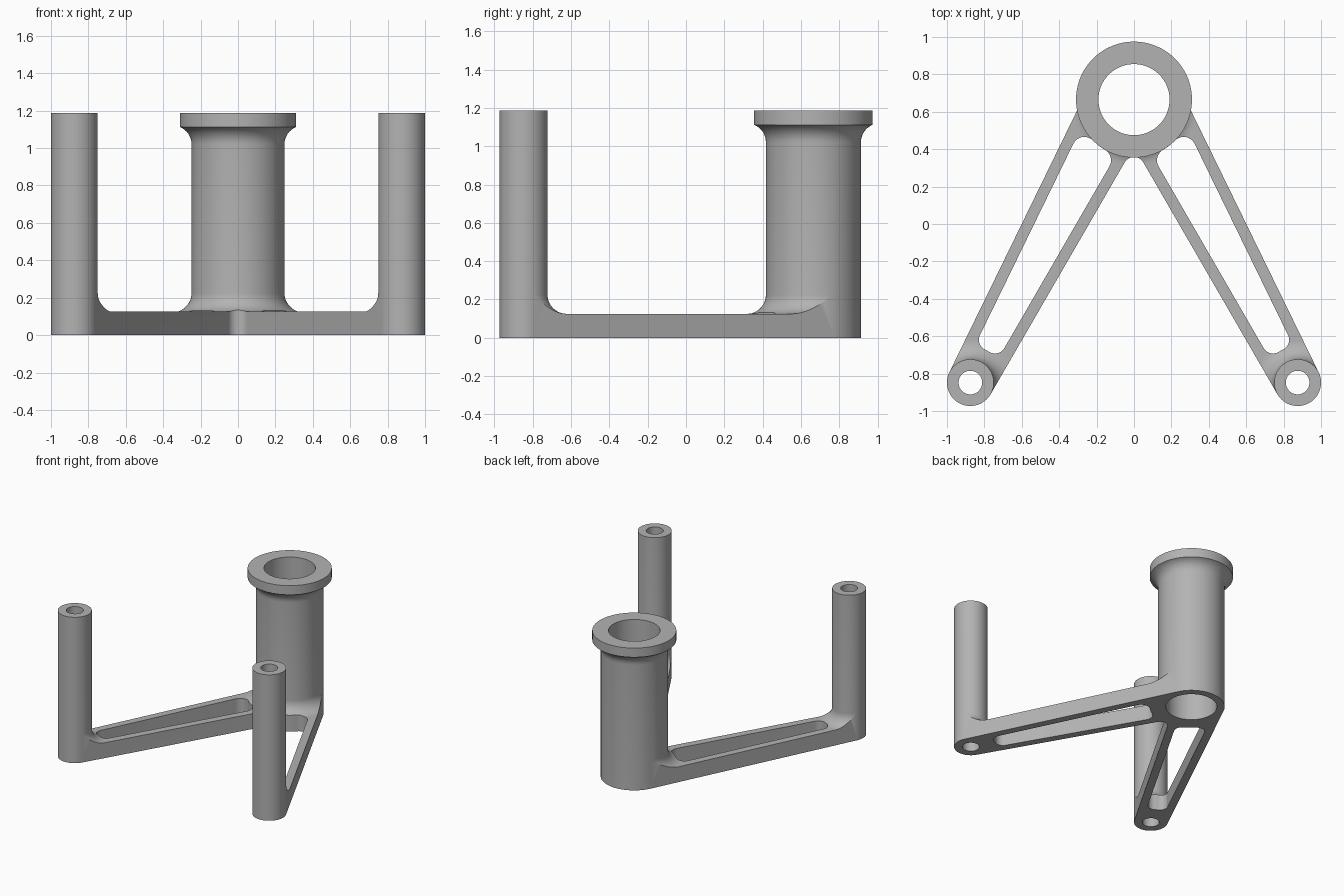
import bpy, bmesh, math
from mathutils import Vector

if "Cube" in bpy.data.objects:
    bpy.data.objects.remove(bpy.data.objects["Cube"])

# Main dimensions
HUB, HUB_R, HUB_BORE = Vector((0, 0.665)), 0.248, 0.19
POST, POST_R, POST_BORE = Vector((0.875, -0.848)), 0.125, 0.063
FLANGE_R, HEIGHT, PLATE, FILLET = 0.31, 1.187, 0.125, 0.1
WALL, SEGMENTS = 0.06, 96

metal = bpy.data.materials.new("grey metal")
metal.use_nodes = True
metal.diffuse_color = (0.45, 0.45, 0.45, 1)
metal.node_tree.nodes["Principled BSDF"].inputs["Base Color"].default_value = metal.diffuse_color


def finish(name, bm):
    bmesh.ops.recalc_face_normals(bm, faces=bm.faces)
    mesh = bpy.data.meshes.new(name)
    bm.to_mesh(mesh)
    bm.free()
    mesh.materials.append(metal)
    obj = bpy.data.objects.new(name, mesh)
    bpy.context.collection.objects.link(obj)
    return obj


def lathe(name, profile, centre):
    """Solid of revolution from (radius, z) points, capped at both ends."""
    bm = bmesh.new()
    rings = []
    for r, z in profile:
        angles = [math.tau * i / SEGMENTS for i in range(SEGMENTS)]
        rings.append([bm.verts.new((centre.x + r * math.cos(a), centre.y + r * math.sin(a), z))
                      for a in angles])
    for low, high in zip(rings, rings[1:]):
        for i in range(SEGMENTS):
            j = (i + 1) % SEGMENTS
            bm.faces.new((low[i], low[j], high[j], high[i]))
    bm.faces.new(rings[0])
    bm.faces.new(rings[-1])
    return finish(name, bm)


def prism(name, points, z0, z1):
    bm = bmesh.new()
    base = bm.faces.new([bm.verts.new((p.x, p.y, z0)) for p in points])
    top = bmesh.ops.extrude_face_region(bm, geom=[base])["geom"]
    bmesh.ops.translate(bm, vec=(0, 0, z1 - z0),
                        verts=[v for v in top if isinstance(v, bmesh.types.BMVert)])
    return finish(name, bm)


def combine(target, other, operation):
    mod = target.modifiers.new(operation, "BOOLEAN")
    mod.operation, mod.solver, mod.object = operation, "MANIFOLD", other
    bpy.context.view_layer.objects.active = target
    bpy.ops.object.modifier_apply(modifier=mod.name)
    bpy.data.objects.remove(other)


def mirrored(points):
    return [Vector((-p.x, p.y)) for p in reversed(points)]


def arc(centre, radius, start, end, steps=10):
    """Short arc between two directions."""
    a = math.atan2(start.y, start.x)
    turn = math.atan2(start.x * end.y - start.y * end.x, start.dot(end))
    return [centre + radius * Vector((math.cos(a + turn * i / steps), math.sin(a + turn * i / steps)))
            for i in range(steps + 1)]


def cove(radius, z, flip, limit):
    """Quarter-round fillet points, outermost first."""
    points = []
    for i in range(13):
        a = math.pi / 2 * i / 12
        r = radius + FILLET * (1 - math.sin(a))
        if r <= limit:
            points.append((r, z + flip * FILLET * (1 - math.cos(a))))
    return points


# Directions of the arm on the +x side
axis = (POST - HUB).normalized()
side = Vector((-axis.y, axis.x))
taper = math.asin((HUB_R - POST_R) / (POST - HUB).length)
outer = side * math.cos(taper) + axis * math.sin(taper)
along = axis * math.cos(taper) - side * math.sin(taper)

# Arm outline: tapering outer edge, parallel inner edge, rounded crotch
inner_foot = POST - side * POST_R
apex_y = inner_foot.y - axis.y / axis.x * inner_foot.x
crotch_r = 0.0575
crotch = Vector((0, apex_y - crotch_r / axis.x))
half = [HUB + outer * HUB_R, POST + outer * POST_R, POST, inner_foot]
half += arc(crotch, crotch_r, side, Vector((0, 1)))[:-1]
outline = half + [crotch + Vector((0, crotch_r))] + mirrored(half)


def slot_end(centre, radius, half_widths, normals, tangents, fillet):
    """End of the slot: an arc round a boss with both corners rounded."""
    corners = []
    for width, n, t in zip(half_widths, normals, tangents):
        h = width - fillet
        corners.append(centre + n * h + t * math.sqrt((radius + fillet) ** 2 - h * h))
    first, last = [(centre - p).normalized() for p in corners]
    return (arc(corners[0], fillet, normals[0], first)
            + arc(centre, radius, -first, -last)[1:-1]
            + arc(corners[1], fillet, last, normals[1]))


normals, tangents = (outer, -side), (along, axis)
inner_width = POST_R - WALL
slot = slot_end(HUB, 0.31, (HUB_R - WALL, inner_width), normals, tangents, 0.065)
slot += reversed(slot_end(POST, 0.193, (POST_R - WALL, inner_width), normals,
                          (-along, -axis), 0.058))

# Plate with fillet skirts, trimmed to the arm outline
bracket = prism("bracket", [Vector(p) for p in ((-1.2, -1.2), (1.2, -1.2), (1.2, 1.2), (-1.2, 1.2))],
                0, PLATE)
bosses = [(HUB, HUB_R), (POST, POST_R), (Vector((-POST.x, POST.y)), POST_R)]
for centre, radius in bosses:
    profile = [(radius + FILLET, PLATE / 2)] + cove(radius, PLATE, 1, 9)
    profile.append((radius - 0.02, PLATE + FILLET))
    combine(bracket, lathe("skirt", profile, centre), "UNION")
combine(bracket, prism("outline", outline, -0.5, 0.5), "INTERSECT")
for points in (slot, mirrored(slot)):
    combine(bracket, prism("slot", points, -0.5, 0.5), "DIFFERENCE")

# Flanged hub and two posts
under = cove(HUB_R, 1.12, -1, FLANGE_R)
hub = [(HUB_R, 0)] + under[::-1] + [(FLANGE_R, 1.112), (FLANGE_R, HEIGHT)]
combine(bracket, lathe("hub", hub, HUB), "UNION")
for centre, radius in bosses[1:]:
    combine(bracket, lathe("post", [(radius, 0), (radius, HEIGHT)], centre), "UNION")

# Through bores
for (centre, _), bore in zip(bosses, (HUB_BORE, POST_BORE, POST_BORE)):
    combine(bracket, lathe("bore", [(bore, -0.5), (bore, 2)], centre), "DIFFERENCE")

bpy.ops.object.select_all(action="DESELECT")
bracket.select_set(True)
bpy.context.view_layer.objects.active = bracket
bpy.ops.object.shade_smooth_by_angle(angle=math.radians(30))
